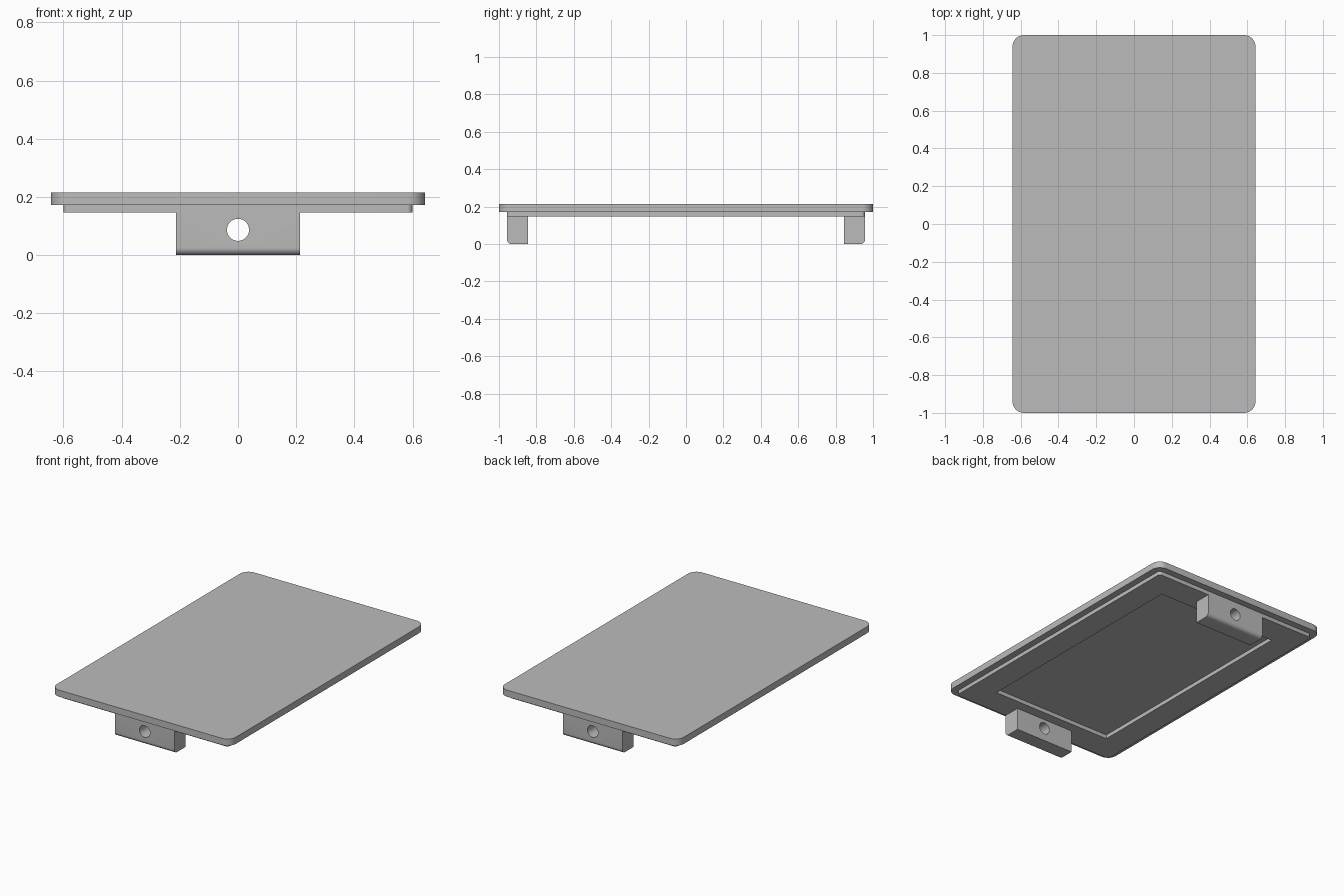
import bpy, bmesh, math
from mathutils import Matrix

if "Cube" in bpy.data.objects:
    bpy.data.objects.remove(bpy.data.objects["Cube"])

grey = bpy.data.materials.new("mid grey")
grey.use_nodes = True
colour = (0.5, 0.5, 0.5, 1)
grey.diffuse_color = colour
grey.node_tree.nodes["Principled BSDF"].inputs["Base Color"].default_value = colour


def add_object(name, bm):
    mesh = bpy.data.meshes.new(name)
    bm.to_mesh(mesh)
    bm.free()
    obj = bpy.data.objects.new(name, mesh)
    bpy.context.collection.objects.link(obj)
    mesh.materials.append(grey)
    return obj


def box(name, half_x, y0, y1, z0, z1, radius=0, rounded=None):
    """Box centred on x, with the edges picked by the rule rounded off."""
    bm = bmesh.new()
    size = Matrix.Diagonal((2 * half_x, y1 - y0, z1 - z0, 1))
    place = Matrix.Translation((0, (y0 + y1) / 2, (z0 + z1) / 2))
    bmesh.ops.create_cube(bm, size=1, matrix=place @ size)
    if rounded:
        edges = [e for e in bm.edges if rounded(*(v.co for v in e.verts))]
        bmesh.ops.bevel(bm, geom=edges, offset=radius, segments=8,
                        profile=0.5, affect='EDGES')
    return add_object(name, bm)


def cut(obj, cutter):
    """Subtract the cutter for good, then drop it."""
    cutter.hide_render = True
    mod = obj.modifiers.new("cut", 'BOOLEAN')
    mod.operation, mod.solver, mod.object = 'DIFFERENCE', 'EXACT', cutter
    bpy.context.view_layer.objects.active = obj
    bpy.ops.object.modifier_apply(modifier=mod.name)
    bpy.data.objects.remove(cutter)


def upright(a, b):
    return abs(a.z - b.z) > 0.01


LIP_Z, PLATE_Z, TOP_Z = 0.146, 0.172, 0.215

# Top plate and the recessed lip beneath it
parts = [box("top_plate", 0.643, -1, 1, PLATE_Z, TOP_Z, 0.06, upright)]
lip = box("under_lip", 0.6, -0.957, 0.957, LIP_Z, PLATE_Z, 0.02, upright)
cut(lip, box("recess_cutter", 0.435, -0.78, 0.78, 0.1, 0.2))
parts.append(lip)

# Mounting blocks with a through hole, outer bottom edge rounded
for name, side in (("front_block", -1), ("back_block", 1)):
    y0, y1 = sorted((side * 0.845, side * 0.957))
    block = box(name, 0.214, y0, y1, 0, LIP_Z, 0.025,
                lambda a, b: max(a.z, b.z) < 0.01
                and min(a.y * side, b.y * side) > 0.9)
    bm = bmesh.new()
    bmesh.ops.create_cone(bm, cap_ends=True, segments=48,
                          radius1=0.038, radius2=0.038, depth=0.4,
                          matrix=Matrix.Translation((0, side * 0.9, 0.087))
                          @ Matrix.Rotation(math.pi / 2, 4, 'X'))
    cut(block, add_object("hole_cutter", bm))
    parts.append(block)

# Smooth the rounded corners, keep the flat edges sharp
bpy.ops.object.select_all(action='DESELECT')
for obj in parts:
    obj.select_set(True)
bpy.context.view_layer.objects.active = parts[0]
bpy.ops.object.shade_smooth_by_angle(angle=math.radians(30))
